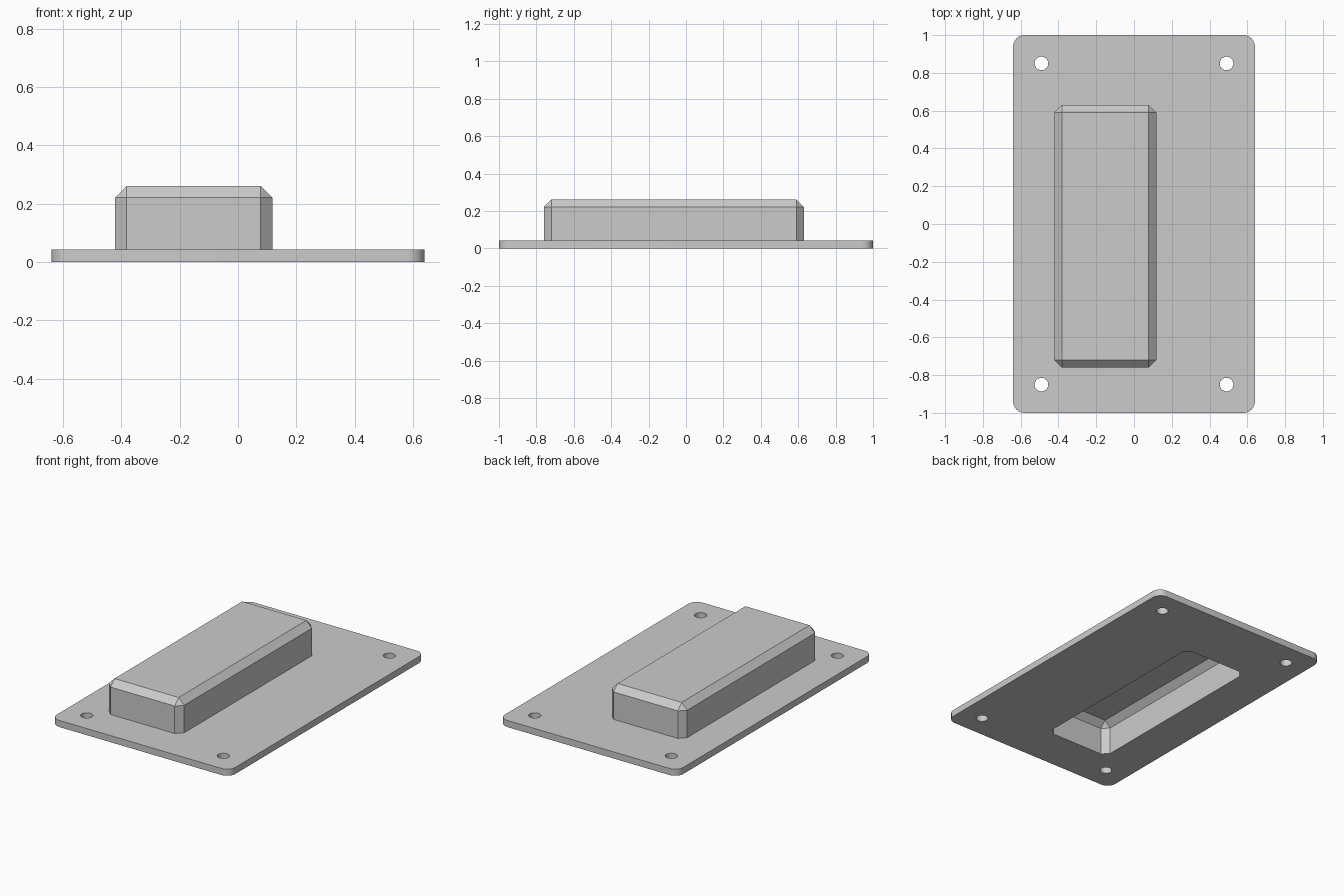
import bpy
import bmesh
from mathutils import Matrix, Vector

cube = bpy.data.objects.get("Cube")
if cube:
    bpy.data.objects.remove(cube, do_unlink=True)

WALL = 0.043
CHAMFER = 0.04

grey = bpy.data.materials.new("light grey")
grey.use_nodes = True
color = (0.6, 0.6, 0.6, 1.0)
grey.diffuse_color = color
grey.node_tree.nodes["Principled BSDF"].inputs["Base Color"].default_value = color


def block(name, low, high, bevel, segments, with_top):
    """Box between two corners, bevelled on its upright and optionally top edges."""
    low, high = Vector(low), Vector(high)
    bm = bmesh.new()
    place = Matrix.Translation((low + high) / 2) @ Matrix.Diagonal((*(high - low), 1))
    bmesh.ops.create_cube(bm, size=1, matrix=place)
    middle = (low.z + high.z) / 2
    edges = []
    for e in bm.edges:
        heights = [v.co.z for v in e.verts]
        upright = min(heights) < middle < max(heights)
        if upright or (with_top and min(heights) > middle):
            edges.append(e)
    bmesh.ops.bevel(bm, geom=edges, offset=bevel, segments=segments,
                    profile=0.5, affect='EDGES')
    return finish(name, bm)


def finish(name, bm):
    mesh = bpy.data.meshes.new(name)
    bm.to_mesh(mesh)
    bm.free()
    mesh.materials.append(grey)
    obj = bpy.data.objects.new(name, mesh)
    bpy.context.collection.objects.link(obj)
    return obj


def combine(target, other, operation):
    """Apply a boolean, then discard the helper."""
    mod = target.modifiers.new(operation.lower(), 'BOOLEAN')
    mod.operation = operation
    mod.solver = 'EXACT'
    mod.object = other
    bpy.context.view_layer.objects.active = target
    bpy.ops.object.modifier_apply(modifier=mod.name)
    bpy.data.objects.remove(other, do_unlink=True)


# Rounded mounting plate
cover = block("flanged_cover", (-0.64, -1, 0), (0.64, 1, WALL), 0.06, 8, False)

# Raised chamfered housing
housing = block("housing", (-0.422, -0.76, 0.02), (0.118, 0.63, 0.261),
                CHAMFER, 1, True)
combine(cover, housing, 'UNION')

# Cavity open at the underside
cavity = block("cavity", (-0.422 + WALL, -0.76 + WALL, -0.1),
               (0.118 - WALL, 0.63 - WALL, 0.261 - WALL), CHAMFER, 1, True)
combine(cover, cavity, 'DIFFERENCE')

# Four screw holes
bm = bmesh.new()
for x in (-0.49, 0.49):
    for y in (-0.85, 0.85):
        bmesh.ops.create_cone(bm, cap_ends=True, segments=32, radius1=0.036,
                              radius2=0.036, depth=0.3,
                              matrix=Matrix.Translation((x, y, 0)))
combine(cover, finish("screw_holes", bm), 'DIFFERENCE')

# Smooth the rounded corners and holes, keep chamfers crisp
bpy.ops.object.select_all(action='DESELECT')
cover.select_set(True)
bpy.context.view_layer.objects.active = cover
bpy.ops.object.shade_smooth_by_angle(angle=0.5)
